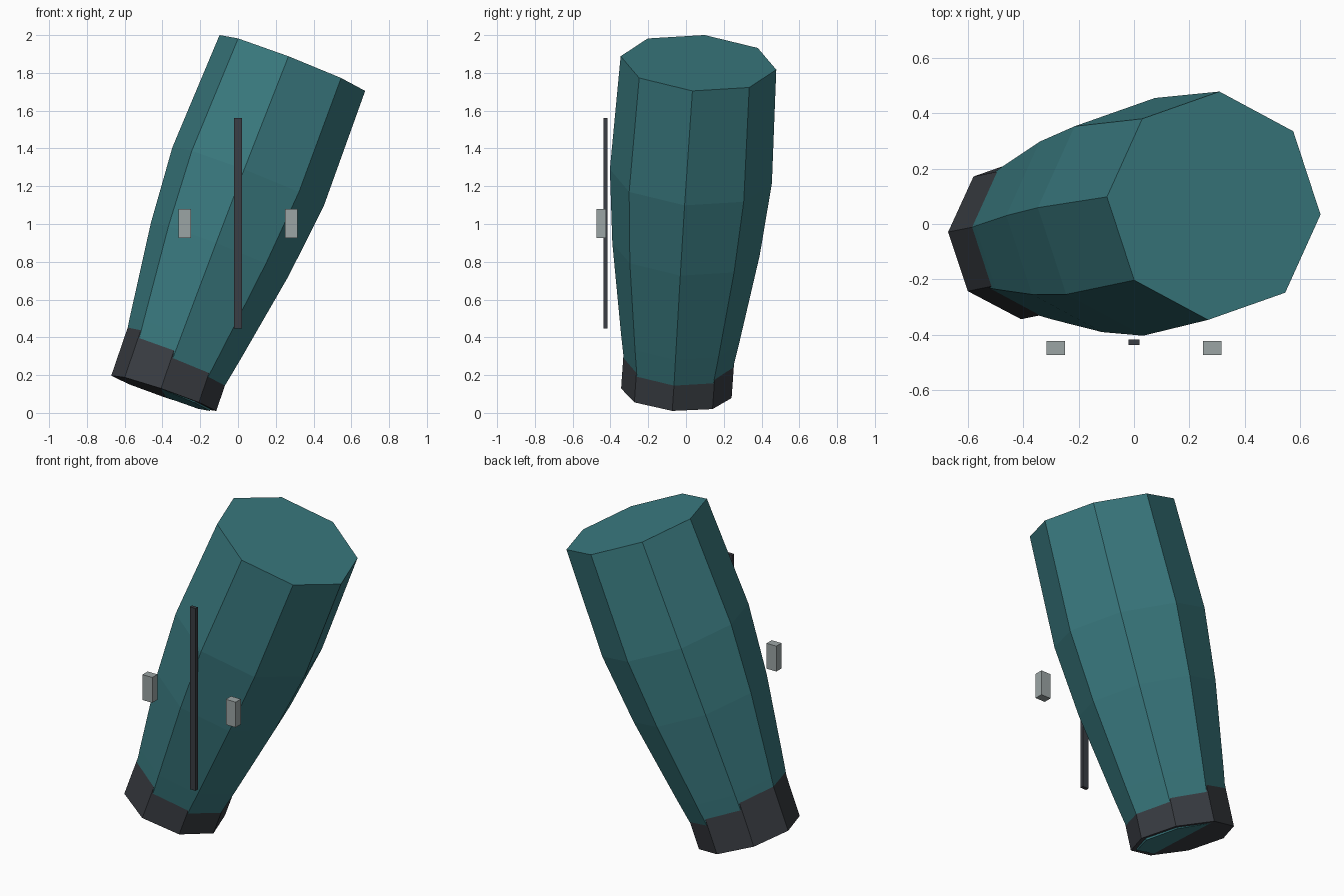
import bpy, bmesh, math
from mathutils import Matrix, Vector

if "Cube" in bpy.data.objects:
    bpy.data.objects.remove(bpy.data.objects["Cube"])


def material(name, rgb):
    m = bpy.data.materials.new(name)
    m.diffuse_color = (*rgb, 1)
    m.use_nodes = True
    m.node_tree.nodes["Principled BSDF"].inputs["Base Color"].default_value = m.diffuse_color
    return m


TEAL = material("teal", (0.042, 0.195, 0.215))
DARK = material("charcoal", (0.042, 0.047, 0.056))
GREY = material("light grey", (0.33, 0.375, 0.375))


def finish(name, bm, mat, matrix=Matrix()):
    bmesh.ops.recalc_face_normals(bm, faces=bm.faces)
    me = bpy.data.meshes.new(name)
    bm.to_mesh(me)
    bm.free()
    me.materials.append(mat)
    ob = bpy.data.objects.new(name, me)
    ob.matrix_world = matrix
    bpy.context.collection.objects.link(ob)
    return ob


def octagon_tube(name, profile, mat, matrix):
    """Eight-sided capped solid through (radius, height) rings."""
    bm = bmesh.new()
    rings = [[bm.verts.new((r * math.cos(i * math.pi / 4), r * math.sin(i * math.pi / 4), h))
              for i in range(8)] for r, h in profile]
    for a, b in zip(rings, rings[1:]):
        for i in range(8):
            j = (i + 1) % 8
            bm.faces.new((a[i], a[j], b[j], b[i]))
    bm.faces.new(rings[0])
    bm.faces.new(rings[-1])
    return finish(name, bm, mat, matrix)


def box(name, center, size, mat):
    bm = bmesh.new()
    bmesh.ops.create_cube(bm, size=1)
    bmesh.ops.scale(bm, vec=size, verts=bm.verts)
    return finish(name, bm, mat, Matrix.Translation(center))


# Leaning frame shared by the sleeve and its cuff
base, top = Vector((-0.393, -0.051, 0.104)), Vector((0.288, 0.066, 1.853))
z_axis = (top - base).normalized()
x_axis = Vector((0.930, -0.077, -0.356))
x_axis = (x_axis - z_axis * x_axis.dot(z_axis)).normalized()
y_axis = z_axis.cross(x_axis)
frame = Matrix.Translation(base) @ Matrix((x_axis, y_axis, z_axis)).transposed().to_4x4()

# Tapered sleeve
octagon_tube("sleeve", [(0.262, 0), (0.314, 0.31), (0.392, 0.82), (0.431, 1.235), (0.414, 1.88)],
             TEAL, frame)

# Dark cuff, leaning slightly less so it sinks into the sleeve
octagon_tube("cuff", [(0.294, 0), (0.294, 0.3)], DARK,
             frame @ Matrix.Rotation(math.radians(-2.4), 4, 'Y'))

# Upright rod and two side blocks in front
box("front_rod", (0, -0.427, 1.003), (0.04, 0.021, 1.115), DARK)
for side, x in (("left", -0.282), ("right", 0.282)):
    box(side + "_block", (x, -0.448, 1.003), (0.066, 0.05, 0.155), GREY)
